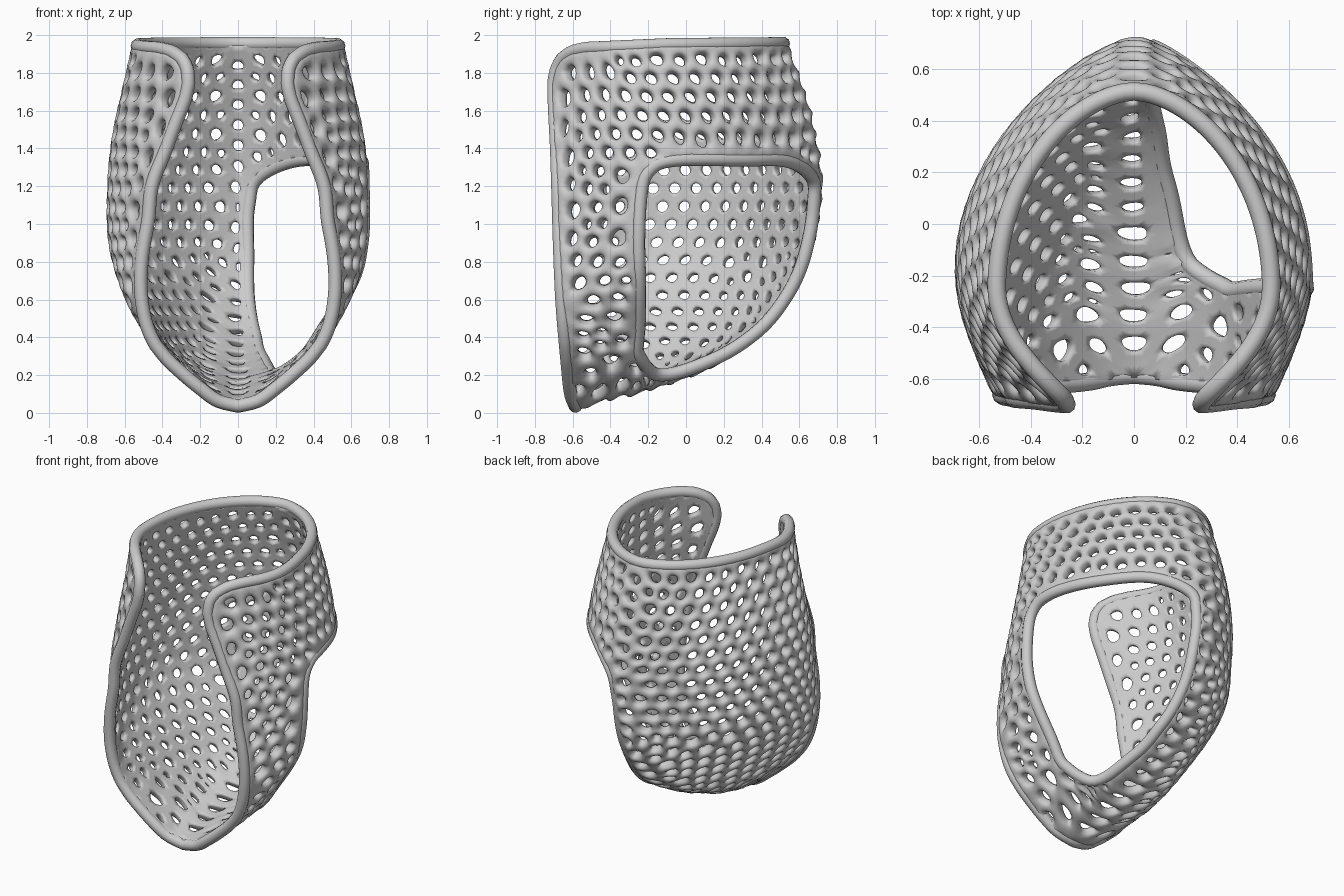
import bpy, bmesh
from mathutils import Vector
from mathutils.geometry import delaunay_2d_cdt

if "Cube" in bpy.data.objects:
    bpy.data.objects.remove(bpy.data.objects["Cube"])

Z0, Z1 = 0.036, 1.955


def lut(*pts):
    """Smooth lookup through (z, value) pairs."""
    n = len(pts)

    def slope(i):
        a, b = pts[max(i - 1, 0)], pts[min(i + 1, n - 1)]
        return (b[1] - a[1]) / (b[0] - a[0])

    def f(z):
        z = min(max(z, pts[0][0]), pts[-1][0])
        i = max(j for j in range(n - 1) if pts[j][0] <= z)
        (a, va), (b, vb) = pts[i], pts[i + 1]
        h = b - a
        t = (z - a) / h
        return (va * (1 + 2 * t) * (1 - t) ** 2 + slope(i) * h * t * (1 - t) ** 2
                + vb * t * t * (3 - 2 * t) + slope(i + 1) * h * t * t * (t - 1))
    return f


def ease(t):
    t = min(max(t, 0), 1)
    return t * t * (3 - 2 * t)


# Shell form by height: back line, front edge, half width, inward turn of the front edge, bluntness
back = lut((Z0, -.585), (.12, -.24), (.22, .05), (.4, .355), (.6, .53), (.83, .64),
           (1.17, .705), (1.33, .7), (1.65, .63), (Z1, .515))
front = lut((Z0, -.585), (.1, -.61), (.25, -.628), (.64, -.66), (1.38, -.685), (1.75, -.7), (Z1, -.685))
width = lut((Z0, 0), (.06, .1), (.13, .2), (.2, .285), (.3, .39), (.42, .47), (.6, .57),
            (.8, .64), (1, .668), (1.4, .65), (1.7, .59), (Z1, .53))
turn = lut((Z0, 0), (.4, 0), (.6, .06), (.8, .13), (1, .19), (1.2, .21), (1.4, .27),
           (1.55, .3), (1.7, .32), (Z1, .29))
blunt = lut((Z0, .36), (.3, .42), (1, .8), (1.3, .76), (Z1, .58))


def shell(g, z):
    """Point on the right half: g = 0 at the back line, 1 at the front edge; plus flat coordinates."""
    g = min(max(g, 0), 1)
    w, b = width(z), back(z)
    gw = 1 - .37 * ease((z - .35) / .55)
    y = b + g * (front(z) - b)
    if g <= gw:
        x = w * max(0, 1 - (1 - g / gw) ** 2) ** blunt(z)
        q = -y + .6 * (x - w)
    else:
        x = w - turn(z) * ((g - gw) / (1 - gw)) ** 2
        q = -y + .9 * (w - x)
    return Vector((x, y, z)), Vector((q, z))


def P(c):
    return shell(*c)[0]


def resample(path, step):
    """Even spacing in space along a dense (g, z) path, keeping both ends."""
    pos = [P(c) for c in path]
    cum = [0]
    for a, b in zip(pos, pos[1:]):
        cum.append(cum[-1] + (b - a).length)
    n = max(2, round(cum[-1] / step))
    out, j = [], 0
    for i in range(n + 1):
        d = cum[-1] * i / n
        while j < len(cum) - 2 and cum[j + 1] < d:
            j += 1
        t = min(max((d - cum[j]) / max(cum[j + 1] - cum[j], 1e-9), 0), 1)
        out.append(tuple(u + t * (v - u) for u, v in zip(path[j], path[j + 1])))
    return out


def lines(pts, n=60):
    return [tuple(u + (v - u) * i / n for u, v in zip(a, b))
            for a, b in zip(pts, pts[1:]) for i in range(n)] + [pts[-1]]


def closed_spline(pts, n=16):
    out, m = [], len(pts)
    for i in range(m):
        a, b, c, d = (pts[(i + k) % m] for k in (-1, 0, 1, 2))
        for k in range(n):
            t = k / n
            out.append(tuple(.5 * (2 * q + (r - p) * t + (2 * p - 5 * q + 4 * r - s) * t * t
                                   + (3 * q - p - 3 * r + s) * t ** 3)
                             for p, q, r, s in zip(a, b, c, d)))
    return out + [out[0]]


def by_y(y, z):
    return ((back(z) - y) / (back(z) - front(z)), z)


def by_x(x, z):
    g = 0
    while shell(g, z)[0].x < x:
        g += .001
    return (g, z)


# Outlines: back line, top and front edge, side window
keel = lines([(0, Z0), (0, Z1)], 400)
edge = lines([(0, Z1), (.5, 1.95), (.87, 1.93), (.93, 1.912), (.97, 1.875), (.99, 1.83), (1, 1.75),
              (1, Z0)], 100)
window = closed_spline([by_y(-.255, .4), by_y(-.25, .8), by_y(-.24, 1.15), by_y(-.19, 1.29),
                        by_y(-.05, 1.34), by_y(.3, 1.34), by_y(.53, 1.335),
                        by_x(.11, 1.25), by_x(.055, 1.1), by_x(.05, .85), by_x(.055, .6),
                        by_x(.085, .42), by_x(.125, .29), by_x(.17, .212), by_y(-.17, .208),
                        by_y(-.235, .28)])


def inside(p, poly):
    r = False
    for a, b in zip(poly, poly[1:] + poly[:1]):
        if (a.y > p.y) != (b.y > p.y) and p.x < a.x + (p.y - a.y) * (b.x - a.x) / (b.y - a.y):
            r = not r
    return r


def half_triangles(has_window):
    """Even triangle net over one half, as (points, triangles)."""
    outer = resample(keel, .112)[:-1] + resample(edge, .085)[:-1]
    hole = resample(window, .085)[:-1] if has_window else []
    pts = outer + hole
    fixed = len(pts)
    n = len(outer)
    cons = [(i, (i + 1) % n) for i in range(n)]
    cons += [(n + i, n + (i + 1) % len(hole)) for i in range(len(hole))]
    fo = [shell(*c)[1] for c in outer]
    fh = [shell(*c)[1] for c in hole]

    def ok(f):
        return inside(f, fo) and not (fh and inside(f, fh))
    pos = [P(c) for c in pts]
    z, row = .09, 0
    while z < 1.92:
        last, need, g = P((0, z)), (.06 if row % 2 else .118), 0
        while g < 1:
            g += .004
            p, f = shell(g, z)
            if (p - last).length >= need:
                last, need = p, .118
                if ok(f) and all((p - o).length > .069 for o in pos):
                    pts.append((g, z))
                    pos.append(p)
        z += .07 if z < .5 else .097
        row += 1
    for it in range(4):
        flat = [shell(*c)[1] for c in pts]
        v, _, faces, orig, _, _ = delaunay_2d_cdt(flat, cons, [], 0, 1e-6)
        tris = []
        for fc in faces:
            if len(fc) == 3 and all(orig[i] for i in fc):
                t = [orig[i][0] for i in fc]
                if ok((flat[t[0]] + flat[t[1]] + flat[t[2]]) / 3):
                    tris.append(t)
        if it == 3:
            break
        near = [set() for _ in pts]
        for t in tris:
            for i in t:
                near[i].update(t)
        pts = [c if i < fixed or len(near[i]) < 4 else
               tuple(sum(pts[j][k] for j in near[i]) / len(near[i]) for k in (0, 1))
               for i, c in enumerate(pts)]
    return [P(c) for c in pts], tris


# Triangle net of both halves, welded on the back line
net = bmesh.new()
for side in (1, -1):
    pts, tris = half_triangles(side == 1)
    vs = [net.verts.new((side * p.x, p.y, p.z)) for p in pts]
    for t in tris:
        net.faces.new([vs[i] for i in t])
bmesh.ops.remove_doubles(net, verts=net.verts[:], dist=1e-4)
bmesh.ops.recalc_face_normals(net, faces=net.faces[:])

# Perforated shell: a hole around every inner net point
bm = bmesh.new()
corner, rim_vert = {}, {}
for f in net.faces:
    c = f.calc_center_median()
    for v in f.verts:
        if v.is_boundary:
            if v not in rim_vert:
                rim_vert[v] = bm.verts.new(v.co)
            corner[f, v] = rim_vert[v]
        else:
            corner[f, v] = bm.verts.new(v.co.lerp(c, .53))


def add_face(loop):
    loop = list(dict.fromkeys(loop))
    if len(loop) > 2 and not bm.faces.get(loop):
        bm.faces.new(loop)


for f in net.faces:
    add_face([corner[f, v] for v in f.verts])
for e in net.edges:
    if len(e.link_faces) == 2:
        (a, b), (f, g) = e.verts, e.link_faces
        add_face([corner[f, a], corner[f, b], corner[g, b], corner[g, a]])
bmesh.ops.recalc_face_normals(bm, faces=bm.faces[:])
if max(bm.faces, key=lambda f: f.calc_center_median().x).normal.x < 0:
    bmesh.ops.reverse_faces(bm, faces=bm.faces[:])
for f in bm.faces:
    f.smooth = True
me = bpy.data.meshes.new("perforated_shell")
bm.to_mesh(me)
ob = bpy.data.objects.new("perforated_shell", me)
bpy.context.collection.objects.link(ob)
# Flat inside with crisp hole edges, rounded outside
m = ob.modifiers.new("thickness", 'SOLIDIFY')
m.thickness, m.offset, m.edge_crease_inner = .062, 0, 1
m = ob.modifiers.new("rounding", 'SUBSURF')
m.levels = m.render_levels = 2 if len(net.verts) < 560 else 1


def tube(name, pts, r=.036):
    cu = bpy.data.curves.new(name, 'CURVE')
    cu.dimensions = '3D'
    cu.bevel_depth, cu.bevel_resolution = r, 3
    sp = cu.splines.new('POLY')
    sp.points.add(len(pts) - 1)
    for q, p in zip(sp.points, pts):
        q.co = (*p, 1)
    sp.use_cyclic_u = sp.use_smooth = True
    bpy.context.collection.objects.link(bpy.data.objects.new(name, cu))


# Rounded rims along the open edge and the side window
right = [P(c) for c in resample(edge, .035)]
left = [Vector((-p.x, p.y, p.z)) for p in right]
tube("outer_rim", right + left[-2:0:-1])
tube("window_rim", [P(c) for c in resample(window, .035)][:-1])
